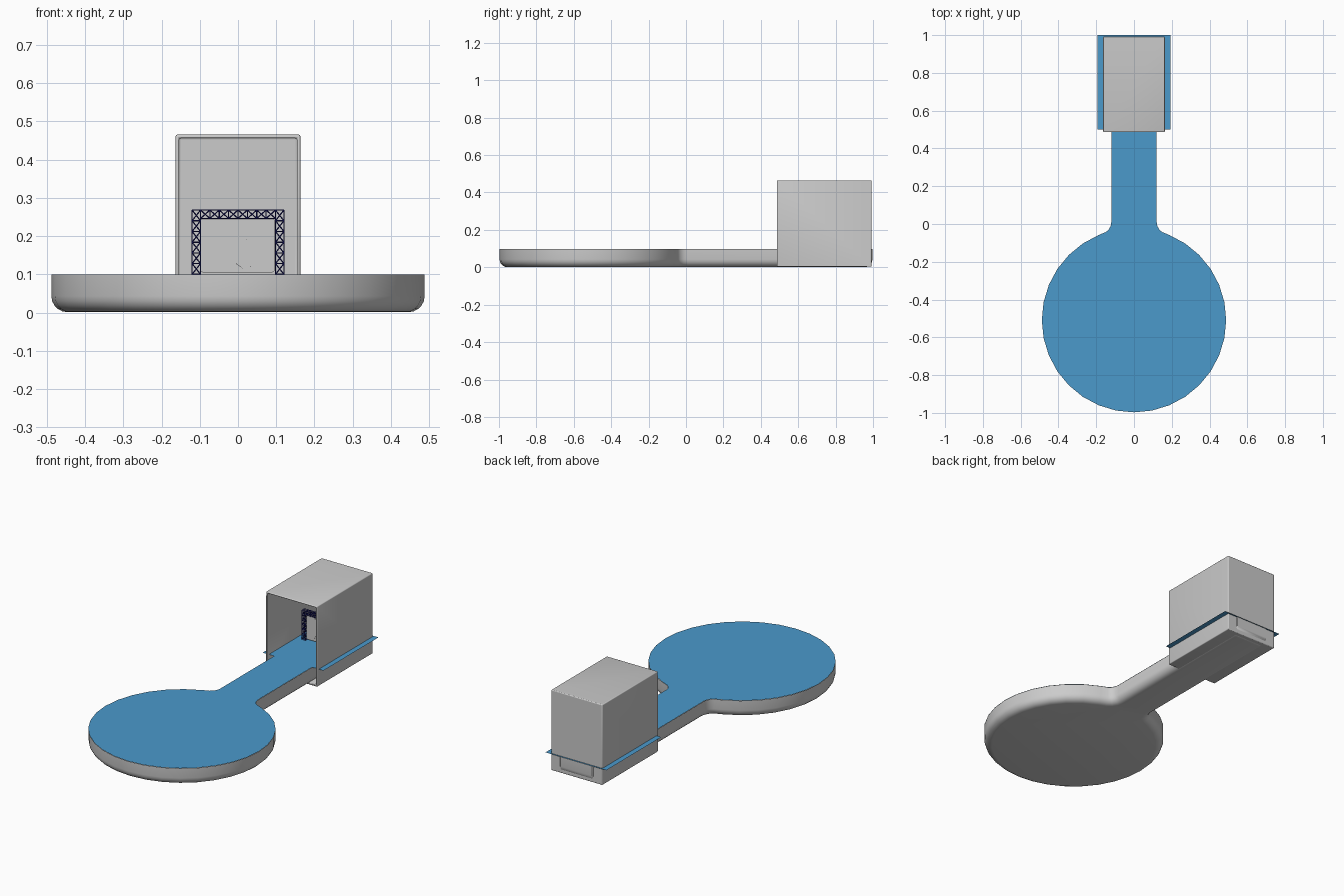
import bpy, bmesh, math
from mathutils import Vector

if "Cube" in bpy.data.objects:
    bpy.data.objects.remove(bpy.data.objects["Cube"])


def material(name, rgb):
    m = bpy.data.materials.new(name)
    m.diffuse_color = (*rgb, 1)
    m.use_nodes = True
    m.node_tree.nodes["Principled BSDF"].inputs["Base Color"].default_value = m.diffuse_color
    return m


WATER = material("water_blue", (0.07, 0.32, 0.60))
NAVY = material("navy_metal", (0.01, 0.01, 0.16))


def add(name, bm, mat=None, smooth=None):
    bmesh.ops.recalc_face_normals(bm, faces=bm.faces[:])
    me = bpy.data.meshes.new(name)
    bm.to_mesh(me)
    bm.free()
    ob = bpy.data.objects.new(name, me)
    bpy.context.collection.objects.link(ob)
    if mat:
        me.materials.append(mat)
    if smooth:
        bpy.ops.object.select_all(action='DESELECT')
        ob.select_set(True)
        bpy.context.view_layer.objects.active = ob
        bpy.ops.object.shade_smooth_by_angle(angle=math.radians(smooth))
    return ob


def outline(end):
    """Round pool plus filleted neck; 'end' is the right half of the far end."""
    right = []
    for i in range(15):
        a = math.radians(-90 + 11.25 * i)
        right.append((0.488 * math.cos(a), -0.509 + 0.488 * math.sin(a)))
    right += [(0.15, -0.043), (0.135, -0.031), (0.124, -0.012), (0.12, 0.01)] + end
    return right + [(-x, y) for x, y in reversed(right[1:])]


# pool basin: open shell with a rounded lower edge
bm = bmesh.new()
top = bm.faces.new([bm.verts.new((x, y, 0.099)) for x, y in
                    outline([(0.12, 0.96), (0.116, 0.984), (0.10, 0.997)])])
ext = bmesh.ops.extrude_face_region(bm, geom=[top], use_keep_orig=True)["geom"]
bottom = [g for g in ext if isinstance(g, bmesh.types.BMFace)][0]
bmesh.ops.translate(bm, verts=bottom.verts[:], vec=(0, 0, -0.098))
bmesh.ops.delete(bm, geom=[top], context='FACES_ONLY')
bmesh.ops.bevel(bm, geom=list(bottom.edges), offset=0.042, segments=5,
                profile=0.5, affect='EDGES', clamp_overlap=False)
add("pool_basin", bm, smooth=35)

# water sheet, wider inside the house
bm = bmesh.new()
bm.faces.new([bm.verts.new((x, y, 0.1)) for x, y in
              outline([(0.12, 0.5), (0.193, 0.5), (0.193, 1.0)])])
add("water_surface", bm, WATER)

# house: box open at the front with softened edges
bm = bmesh.new()
bmesh.ops.create_cube(bm, size=1)
for v in bm.verts:
    v.co = Vector((v.co.x * 0.326, 0.739 + v.co.y * 0.506, 0.234 + v.co.z * 0.462))
bm.faces.ensure_lookup_table()
front = min(bm.faces, key=lambda f: f.calc_center_median().y)
bmesh.ops.delete(bm, geom=[front], context='FACES_ONLY')
house = add("house_shell", bm)
solid = house.modifiers.new("walls", 'SOLIDIFY')
solid.thickness = 0.013
solid.offset = -1
bev = house.modifiers.new("soft_edges", 'BEVEL')
bev.width = 0.01
bev.segments = 3
bev.limit_method = 'ANGLE'
bpy.context.view_layer.objects.active = house
house.select_set(True)
bpy.ops.object.shade_smooth_by_angle(angle=math.radians(35))

# box trusses: four chords with crossed bracing on every side
W, Y0 = 0.022, 0.752


def truss(name, start, axis, length, bays):
    cu = bpy.data.curves.new(name, 'CURVE')
    cu.dimensions = '3D'
    cu.bevel_depth = 0.0016
    cu.bevel_resolution = 0
    cu.use_fill_caps = True
    side = Vector((0, 0, W)) if axis.x else Vector((W, 0, 0))
    depth = Vector((0, W, 0))
    corners = [Vector(), side, side + depth, depth]

    def bar(a, b):
        s = cu.splines.new('POLY')
        s.points.add(1)
        s.points[0].co = (*a, 1)
        s.points[1].co = (*b, 1)

    at = lambda c, i: start + c + axis * (length * i / bays)
    for k in range(4):
        a, b = corners[k], corners[(k + 1) % 4]
        bar(at(a, 0), at(a, bays))
        for i in range(bays + 1):
            bar(at(a, i), at(b, i))
            if i < bays:
                bar(at(a, i), at(b, i + 1))
                bar(at(b, i), at(a, i + 1))
    ob = bpy.data.objects.new(name, cu)
    bpy.context.collection.objects.link(ob)
    cu.materials.append(NAVY)


X, Z = Vector((1, 0, 0)), Vector((0, 0, 1))
truss("truss_leg_left", Vector((-0.12, Y0, 0.1)), Z, 0.168, 6)
truss("truss_leg_right", Vector((0.098, Y0, 0.1)), Z, 0.168, 6)
truss("truss_beam", Vector((-0.098, Y0, 0.246)), X, 0.196, 8)


def plate(name, pts, y_front, y_back):
    """Flat x/z outline given a thickness along y."""
    bm = bmesh.new()
    f = bm.faces.new([bm.verts.new((x, y_front, z)) for x, z in pts])
    ext = bmesh.ops.extrude_face_region(bm, geom=[f], use_keep_orig=True)["geom"]
    bmesh.ops.translate(bm, vec=(0, y_back - y_front, 0),
                        verts=[g for g in ext if isinstance(g, bmesh.types.BMVert)])
    return add(name, bm, smooth=40)


# screen panel with rounded corners hung inside the truss
panel = []
for cx, cz, a0 in ((0.089, 0.112, -90), (0.089, 0.239, 0), (-0.091, 0.239, 90), (-0.091, 0.112, 180)):
    for i in range(5):
        a = math.radians(a0 + 22.5 * i)
        panel.append((cx + 0.007 * math.cos(a), cz + 0.007 * math.sin(a)))
plate("screen_panel", panel, Y0 + 0.008, Y0 + 0.018)

# raised long-haired figure and its arm on the screen
figure = [(-.054, .222), (-.050, .232), (-.042, .237), (-.034, .234), (-.028, .227), (-.016, .226),
          (.004, .223), (.016, .216), (.021, .205), (.022, .190), (.036, .181), (.041, .167),
          (.034, .153), (.012, .151), (.023, .134), (.034, .120), (.031, .111), (.021, .108),
          (-.006, .129), (-.020, .141), (-.034, .139), (-.044, .122), (-.060, .109), (-.077, .110),
          (-.081, .126), (-.073, .153), (-.062, .176), (-.054, .193), (-.050, .208)]
plate("figure_relief", figure, Y0 + 0.005, Y0 + 0.009)
arm = [(-.006, .128), (.006, .142), (.022, .128), (.034, .120), (.021, .110)]
plate("figure_arm", arm, Y0 + 0.003, Y0 + 0.006)
face = [(.016, .208), (.022, .190), (.024, .178), (.016, .166), (.004, .172), (.002, .196)]
plate("figure_face", face, Y0 + 0.003, Y0 + 0.006)
